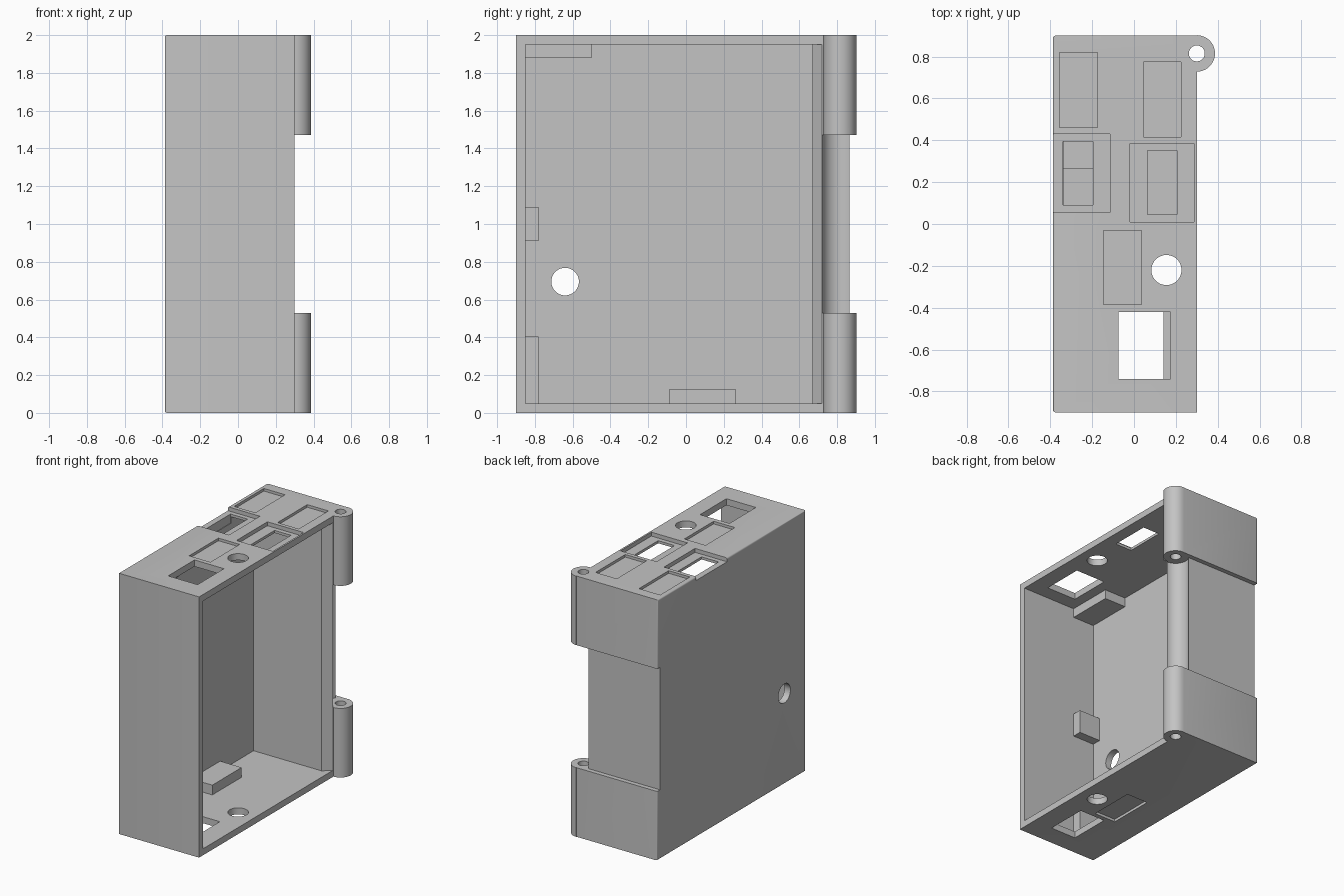
import bpy
import bmesh
from math import pi, cos, sin, radians

old = bpy.data.objects.get("Cube")
if old:
    bpy.data.objects.remove(old, do_unlink=True)

grey = bpy.data.materials.new("plain grey")
grey.use_nodes = True
COLOR = (0.55, 0.55, 0.55, 1)
grey.diffuse_color = COLOR
grey.node_tree.nodes["Principled BSDF"].inputs["Base Color"].default_value = COLOR

# Main dimensions
LEFT, RIGHT = -0.387, 0.30
BACK, HEIGHT = 0.90, 2.0
WALL = 0.05
INNER = LEFT + WALL
HINGE = (RIGHT, 0.815)
BARREL = 0.087
MID_LOW, MID_HIGH = 0.53, 1.47


def arc(center, radius, start, end, steps):
    return [(center[0] + radius * cos(start + (end - start) * i / steps),
             center[1] + radius * sin(start + (end - start) * i / steps))
            for i in range(steps + 1)]


def circle(center, radius):
    return arc(center, radius, 0, 2 * pi, 48)[:-1]


def rect(x0, x1, y0, y1):
    return [(x0, y0), (x1, y0), (x1, y1), (x0, y1)]


def prism(name, outline, low, high, along_x=False, bevel_left=0):
    """Extrude an outline upward, or a (y, z) outline along x."""
    bm = bmesh.new()
    place = (lambda a, b, h: (h, a, b)) if along_x else (lambda a, b, h: (a, b, h))
    face = bm.faces.new([bm.verts.new(place(a, b, low)) for a, b in outline])
    new = bmesh.ops.extrude_face_region(bm, geom=[face])["geom"]
    shift = place(0, 0, high - low)
    bmesh.ops.translate(bm, vec=shift, verts=[v for v in new if isinstance(v, bmesh.types.BMVert)])
    bmesh.ops.recalc_face_normals(bm, faces=bm.faces)
    if bevel_left:
        edges = [e for e in bm.edges if all(v.co.x < LEFT + 0.001 for v in e.verts)]
        bmesh.ops.bevel(bm, geom=edges, offset=bevel_left, segments=3,
                        profile=0.5, affect='EDGES')
    mesh = bpy.data.meshes.new(name)
    bm.to_mesh(mesh)
    bm.free()
    mesh.materials.append(grey)
    obj = bpy.data.objects.new(name, mesh)
    bpy.context.collection.objects.link(obj)
    return obj


def cut(target, outline, low, high, along_x=False):
    cutter = prism("cutter", outline, low, high, along_x)
    cutter.hide_render = True
    mod = target.modifiers.new("cut", 'BOOLEAN')
    mod.operation = 'DIFFERENCE'
    mod.solver = 'EXACT'
    mod.object = cutter
    bpy.context.view_layer.objects.active = target
    bpy.ops.object.modifier_apply(modifier=mod.name)
    bpy.data.objects.remove(cutter, do_unlink=True)


# Case with the hinge barrel on its back edge
outline = [(LEFT, -BACK), (RIGHT, -BACK)]
outline += arc(HINGE, BARREL, -pi / 2, pi / 2, 24)
outline += [(RIGHT, BACK), (LEFT, BACK)]
case = prism("case_shell", outline, 0, HEIGHT, bevel_left=0.012)

# Open cavity with a chamfered back lip
cavity = [(INNER, -BACK + WALL), (0.5, -BACK + WALL), (0.5, 0.72),
          (RIGHT, 0.72), (0.24, 0.67), (INNER, 0.67)]
cut(case, cavity, WALL, HEIGHT - WALL)

# Hinge gap, its round clearance and the pin hole
cut(case, rect(-1, 1, 0.865, 1), MID_LOW, MID_HIGH)
cut(case, circle(HINGE, 0.094), MID_LOW, MID_HIGH)
cut(case, circle(HINGE, 0.038), -0.1, HEIGHT + 0.1)

# Round holes: top and bottom, then the side wall
cut(case, circle((0.155, -0.22), 0.072), -0.1, HEIGHT + 0.1)
cut(case, circle((-0.64, 0.695), 0.073), -0.6, 0, along_x=True)

# Socket windows through top and bottom
UP = HEIGHT + 0.1
cut(case, rect(-0.075, 0.175, -0.74, -0.42), 1.9, UP)
cut(case, rect(-0.075, 0.14, -0.74, -0.42), -0.1, 0.1)

# Stepped switch openings
for seat, window in (
        (rect(-0.5, -0.115, 0.055, 0.43), rect(-0.34, -0.195, 0.09, 0.395)),
        (rect(-0.02, 0.287, 0.01, 0.385), rect(0.065, 0.205, 0.045, 0.35))):
    cut(case, seat, HEIGHT - 0.03, UP)
    cut(case, window, 1.9, UP)

# Shallow label recesses
label = rect(-0.145, 0.035, -0.385, -0.03)
for recess in (rect(-0.355, -0.175, 0.46, 0.82),
               rect(0.045, 0.225, 0.415, 0.775), label):
    cut(case, recess, HEIGHT - 0.02, UP)
cut(case, label, -0.1, 0.02)

# Support blocks inside, sunk slightly into the walls
FRONT = -BACK + WALL - 0.01
for name, shape in (
        ("upper_block", rect(FRONT, -0.5, 1.88, 1.96)),
        ("middle_block", rect(FRONT, -0.78, 0.91, 1.09)),
        ("lower_block", rect(FRONT, -0.78, 0.04, 0.405)),
        ("floor_block", rect(-0.09, 0.265, 0.04, 0.125))):
    prism(name, shape, INNER - 0.01, -0.155, along_x=True)

# Smooth round surfaces, keep edges sharp
bpy.ops.object.select_all(action='DESELECT')
case.select_set(True)
bpy.context.view_layer.objects.active = case
bpy.ops.object.shade_smooth_by_angle(angle=radians(30))
